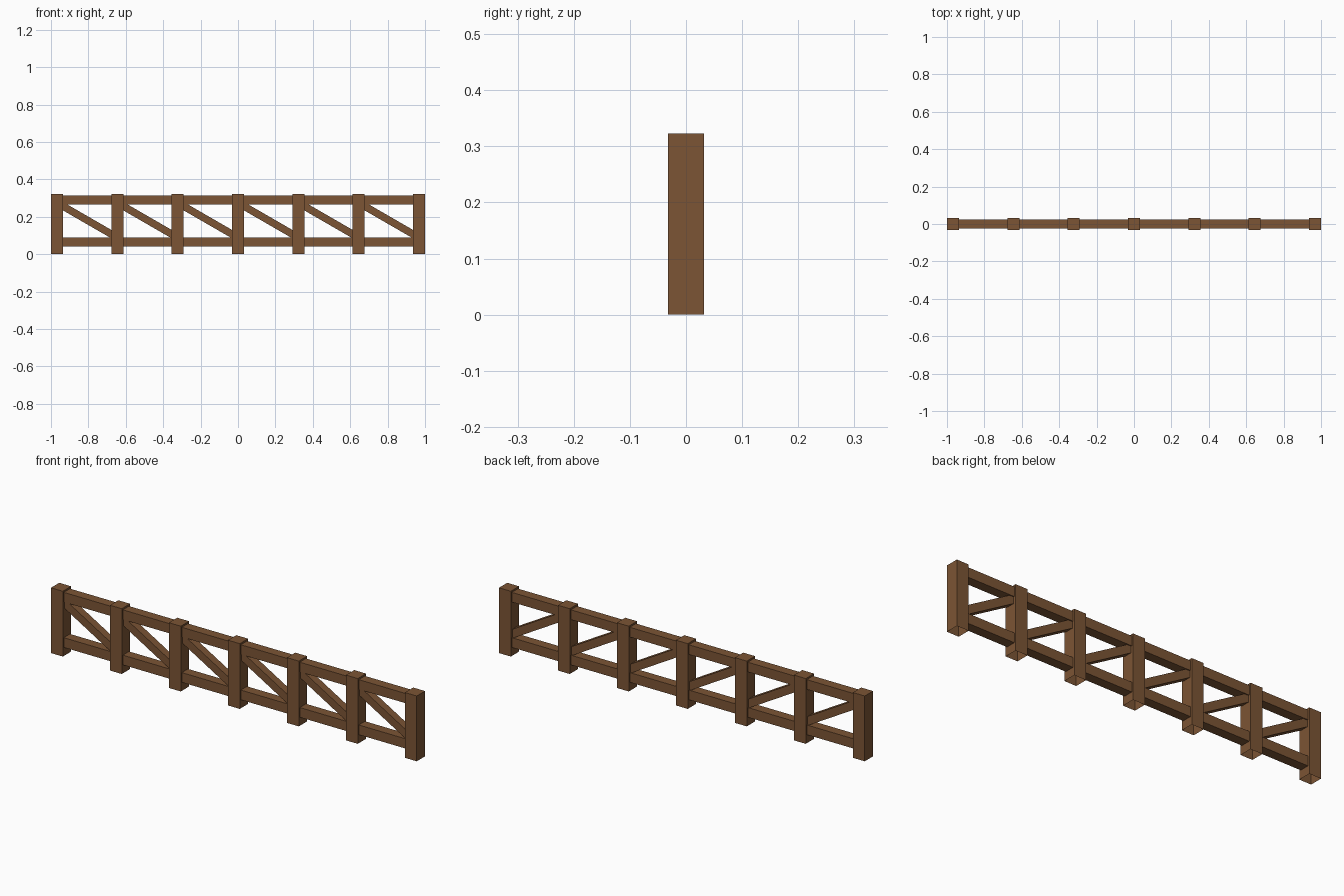
import bpy, bmesh, math
from mathutils import Matrix, Vector

if "Cube" in bpy.data.objects:
    bpy.data.objects.remove(bpy.data.objects["Cube"])

U = 2 / 6.2          # post spacing
POST = 0.2 * U       # post thickness

wood = bpy.data.materials.new("brown_wood")
wood.diffuse_color = (0.20, 0.09, 0.035, 1)
wood.use_nodes = True
wood.node_tree.nodes["Principled BSDF"].inputs["Base Color"].default_value = wood.diffuse_color


def box(name, size, loc, tilt=0.0, open_dirs=()):
    """Box tilted about y; faces pointing along open_dirs are left out."""
    bm = bmesh.new()
    bmesh.ops.create_cube(bm, size=1)
    bm.normal_update()
    hidden = [f for f in bm.faces
              if any(f.normal.dot(Vector(d)) > 0.9 for d in open_dirs)]
    bmesh.ops.delete(bm, geom=hidden, context='FACES')
    bm.transform(Matrix.Diagonal((*size, 1)))
    me = bpy.data.meshes.new(name)
    bm.to_mesh(me)
    bm.free()
    me.materials.append(wood)
    ob = bpy.data.objects.new(name, me)
    ob.location = loc
    ob.rotation_euler = (0, tilt, 0)
    bpy.context.collection.objects.link(ob)
    return ob


# Posts, hollow underneath
for i in range(7):
    box(f"post_{i + 1}", (POST, POST, U), ((i - 3) * U, 0, U / 2),
        open_dirs=[(0, 0, -1)])

# Rails and diagonal brace in each bay, ends open where they meet the posts
ENDS = [(1, 0, 0), (-1, 0, 0)]
for i in range(6):
    x = (i - 2.5) * U
    for name, z in (("top_rail", 0.29), ("bottom_rail", 0.066)):
        box(f"{name}_{i + 1}", (U - POST, 0.048, 0.048), (x, 0, z),
            open_dirs=ENDS)
    box(f"brace_{i + 1}", (0.32, 0.039, 0.039), (x, 0, 0.182),
        tilt=math.radians(30), open_dirs=ENDS)
